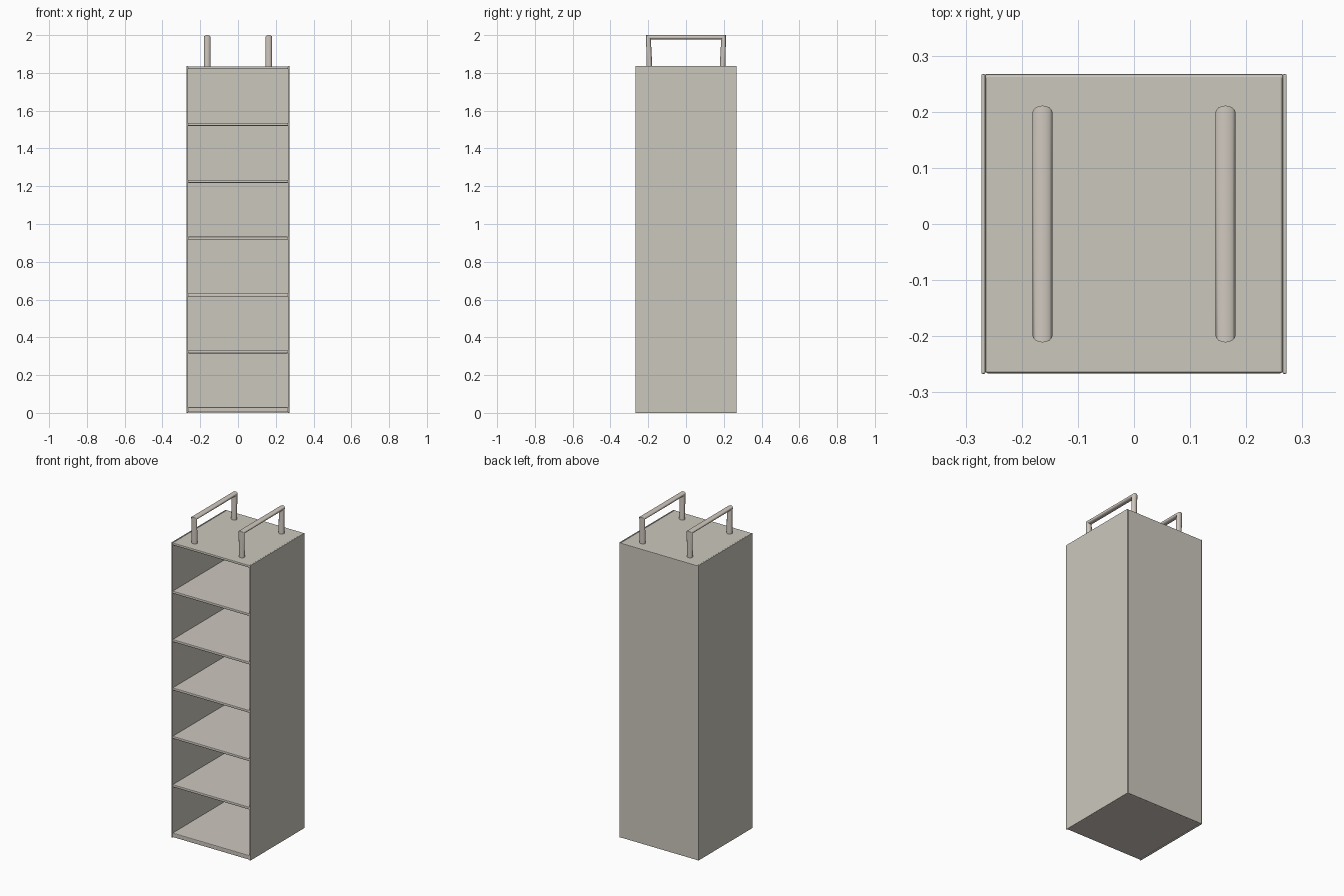
import bpy, bmesh, math

if "Cube" in bpy.data.objects:
    bpy.data.objects.remove(bpy.data.objects["Cube"])

W, D, H = 0.272, 0.267, 1.836   # half width, half depth, cabinet height
WALL = 0.007
PITCH = 0.301


def material(name, rgb):
    m = bpy.data.materials.new(name)
    m.diffuse_color = (*rgb, 1)
    m.use_nodes = True
    m.node_tree.nodes["Principled BSDF"].inputs["Base Color"].default_value = m.diffuse_color
    return m


fabric = material("beige fabric", (0.60, 0.575, 0.51))
shelf_fabric = material("warm shelf fabric", (0.61, 0.57, 0.515))
strap = material("warm grey strap", (0.63, 0.58, 0.52))


def finish(bm, name, mat, smooth=False):
    bmesh.ops.recalc_face_normals(bm, faces=bm.faces)
    me = bpy.data.meshes.new(name)
    bm.to_mesh(me)
    bm.free()
    me.materials.append(mat)
    ob = bpy.data.objects.new(name, me)
    bpy.context.collection.objects.link(ob)
    if smooth:
        bpy.ops.object.select_all(action='DESELECT')
        ob.select_set(True)
        bpy.context.view_layer.objects.active = ob
        bpy.ops.object.shade_smooth_by_angle(angle=math.radians(40))
    return ob


def panel(name, lo, hi, mat, bevel):
    bm = bmesh.new()
    bmesh.ops.create_cube(bm, size=1)
    for v in bm.verts:
        v.co = [lo[i] + (v.co[i] + 0.5) * (hi[i] - lo[i]) for i in range(3)]
    ob = finish(bm, name, mat)
    mod = ob.modifiers.new("soft edge", 'BEVEL')
    mod.width, mod.segments = bevel, 2
    return ob


# Side walls and back wall
for s, side in ((-1, "left"), (1, "right")):
    xs = sorted((s * W, s * (W - WALL)))
    panel(side + "_wall", (xs[0], -D, 0), (xs[1], D, H), fabric, 0.002)
panel("back_wall", (-W + WALL, D - WALL, 0.002), (W - WALL, D, H - 0.002), fabric, 0.001)

# Floor, shelves and top
for i in range(7):
    z0 = 0.003 if i == 0 else 0.014 + i * PITCH
    z1 = H - 0.001 if i == 6 else 0.03 + i * PITCH
    name = "floor" if i == 0 else "top_panel" if i == 6 else f"shelf_{i}"
    panel(name, (-W + WALL, -D + 0.001, z0), (W - WALL, D - 0.001 if i == 6 else D - WALL, z1),
          fabric if i == 6 else shelf_fabric, 0.004)

# Hanging loops: a flattened tube swept up, across and down
N = 16
# centre y, centre z, inward section vector (y, z), half width in x
half = [(-0.194, 1.83, 0.0155, 0.0, 0.0175), (-0.1985, 1.989, 0.0125, -0.011, 0.018)]
path = half + [(-y, z, -dy, dz, r) for y, z, dy, dz, r in reversed(half)]
for s, side in ((-1, "left"), (1, "right")):
    bm = bmesh.new()
    rings = []
    for y, z, dy, dz, r in path:
        rings.append([bm.verts.new((s * 0.163 + r * math.sin(a), y + dy * math.cos(a), z + dz * math.cos(a)))
                      for a in (2 * math.pi * k / N for k in range(N))])
    for a, b in zip(rings, rings[1:]):
        for k in range(N):
            j = (k + 1) % N
            bm.faces.new((a[k], a[j], b[j], b[k]))
    bm.faces.new(rings[0])
    bm.faces.new(rings[-1])
    finish(bm, side + "_hanging_loop", strap, smooth=True)
